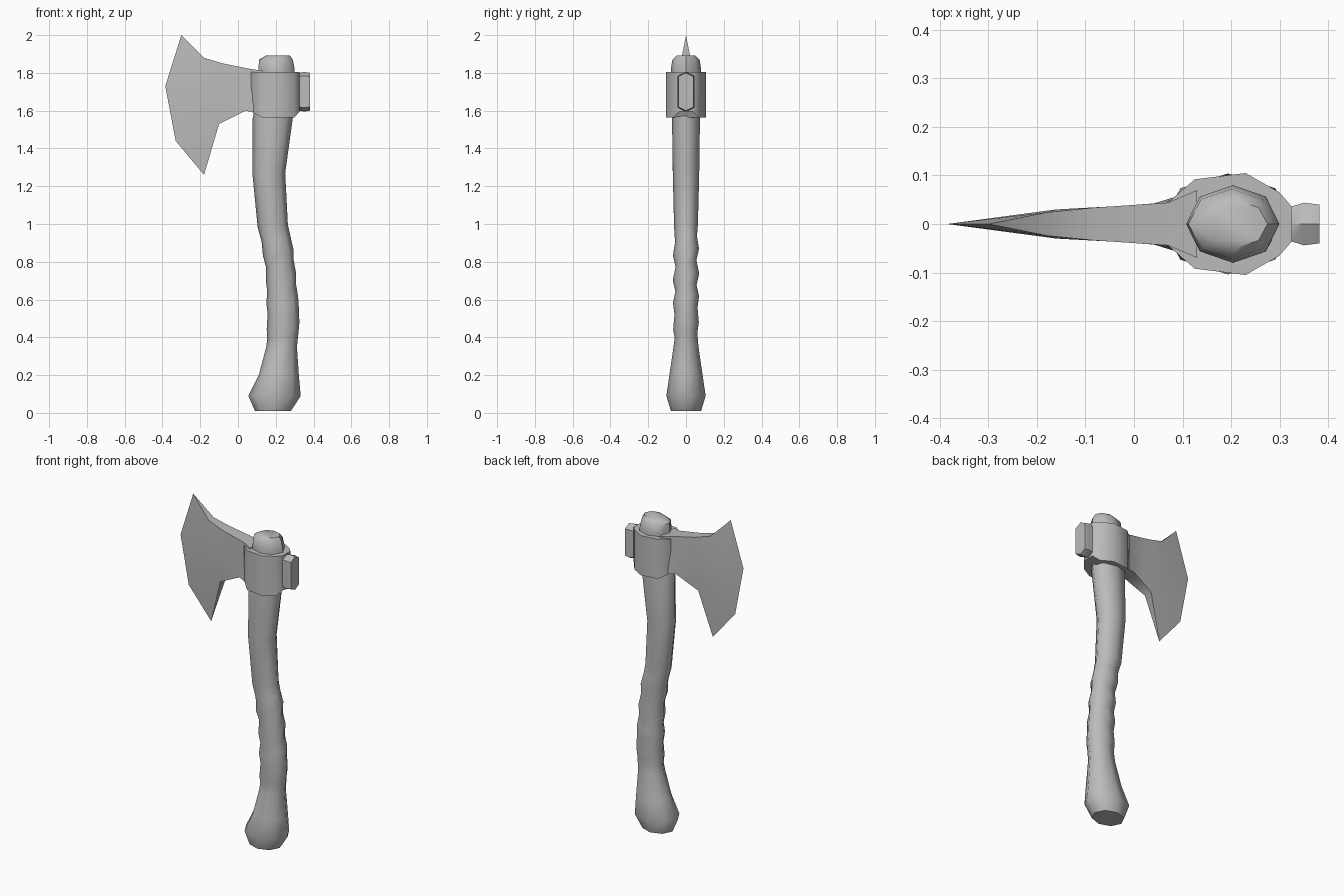
import bpy, bmesh, math
from mathutils import Vector

cube = bpy.data.objects.get("Cube")
if cube:
    bpy.data.objects.remove(cube, do_unlink=True)

grey = bpy.data.materials.new("plain grey")
grey.use_nodes = True
colour = (0.5, 0.5, 0.5, 1)
grey.diffuse_color = colour
grey.node_tree.nodes["Principled BSDF"].inputs["Base Color"].default_value = colour


def finish(bm, name, angle):
    bmesh.ops.remove_doubles(bm, verts=bm.verts, dist=0.0005)
    bmesh.ops.recalc_face_normals(bm, faces=bm.faces)
    mesh = bpy.data.meshes.new(name)
    bm.to_mesh(mesh)
    bm.free()
    obj = bpy.data.objects.new(name, mesh)
    bpy.context.collection.objects.link(obj)
    mesh.materials.append(grey)
    bpy.ops.object.select_all(action="DESELECT")
    obj.select_set(True)
    bpy.context.view_layer.objects.active = obj
    bpy.ops.object.shade_smooth_by_angle(angle=math.radians(angle))


def loft(name, rings, angle=50):
    """Skin a list of equal-length point rings and cap both ends."""
    bm = bmesh.new()
    loops = [[bm.verts.new(p) for p in ring] for ring in rings]
    n = len(loops[0])
    for a, b in zip(loops, loops[1:]):
        for i in range(n):
            j = (i + 1) % n
            bm.faces.new((a[i], a[j], b[j], b[i]))
    bm.faces.new(loops[0])
    bm.faces.new(loops[-1])
    finish(bm, name, angle)


def oval(z, x0, x1, ry, tilt=0.0, sides=8):
    cx, rx = (x0 + x1) / 2, (x1 - x0) / 2
    ring = []
    for i in range(sides):
        a = math.tau * i / sides
        ring.append(Vector((cx + rx * math.cos(a), ry * math.sin(a),
                            z + tilt * math.cos(a - 0.8))))
    return ring


# Curved handle: height, left edge, right edge, half depth, ring tilt
handle = [
    (0.01, 0.09, 0.28, 0.08, 0), (0.09, 0.055, 0.332, 0.104, 0),
    (0.20, 0.11, 0.322, 0.088, 0), (0.35, 0.15, 0.312, 0.066, 0),
    (0.41, 0.155, 0.32, 0.06, 0.02), (0.46, 0.152, 0.325, 0.068, 0.025),
    (0.54, 0.157, 0.322, 0.061, 0.025), (0.60, 0.15, 0.318, 0.069, 0.025),
    (0.66, 0.155, 0.308, 0.056, 0.025), (0.72, 0.147, 0.308, 0.07, 0.025),
    (0.79, 0.148, 0.295, 0.055, 0.025), (0.85, 0.132, 0.293, 0.069, 0.025),
    (0.92, 0.125, 0.278, 0.058, 0.02), (0.99, 0.104, 0.264, 0.063, 0.01),
    (1.27, 0.076, 0.25, 0.07, 0), (1.56, 0.078, 0.29, 0.074, 0),
    (1.62, 0.09, 0.29, 0.07, 0)]
loft("handle", [oval(*r) for r in handle], 60)

# Handle end showing above the head
loft("handle_cap", [oval(1.74, 0.11, 0.30, 0.08), oval(1.82, 0.108, 0.30, 0.08),
                    oval(1.87, 0.112, 0.29, 0.072), oval(1.893, 0.15, 0.275, 0.048)], 45)

# Collar around the handle
half = [(0.07, 0.044), (0.125, 0.092), (0.23, 0.105), (0.30, 0.065), (0.325, 0.036)]
outline = half + [(x, -y) for x, y in reversed(half)]
loft("collar", [[(x, y, z + (lift if x < 0.08 or x > 0.31 else 0)) for x, y in outline]
                for z, lift in ((1.565, 0.03), (1.805, 0.0))])

# Poll block behind the collar
loft("poll", [[(x, ry * s, 1.7 + hz * k) for s, k in
               ((0, 1), (1, 0.8), (1, -0.8), (0, -1), (-1, -0.8), (-1, 0.8))]
              for x, ry, hz in ((0.27, 0.07, 0.1), (0.325, 0.036, 0.1),
                                (0.35, 0.044, 0.105), (0.382, 0.04, 0.1))])

# Blade: columns of (x, z, half thickness) from the collar to the cutting edge
columns = [
    [(0.13, 1.812, 0.07), (0.13, 1.73, 0.07), (0.13, 1.65, 0.07), (0.13, 1.58, 0.07)],
    [(0.07, 1.82, 0.044), (0.07, 1.73, 0.044), (0.06, 1.65, 0.044), (0.04, 1.6, 0.042)],
    [(-0.08, 1.85, 0.034), (-0.05, 1.73, 0.036), (-0.04, 1.63, 0.036), (-0.04, 1.56, 0.034)],
    [(-0.18, 1.88, 0.024), (-0.16, 1.72, 0.03), (-0.13, 1.6, 0.03), (-0.10, 1.53, 0.026)],
    [(-0.30, 2.0, 0), (-0.385, 1.73, 0), (-0.33, 1.44, 0), (-0.18, 1.26, 0)]]
bm = bmesh.new()
front, back = ([[bm.verts.new((x, s * t, z)) for x, z, t in col] for col in columns]
               for s in (-1, 1))
for a, b in zip(range(4), range(1, 5)):
    for side in (front, back):
        for r in range(3):
            bm.faces.new((side[a][r], side[a][r + 1], side[b][r + 1], side[b][r]))
    for r in (0, 3):
        if b < 4:
            bm.faces.new((front[a][r], front[b][r], back[b][r], back[a][r]))
        else:
            bm.faces.new((front[a][r], front[b][r], back[a][r]))
bm.faces.new(front[0] + back[0][::-1])
finish(bm, "blade", 50)
